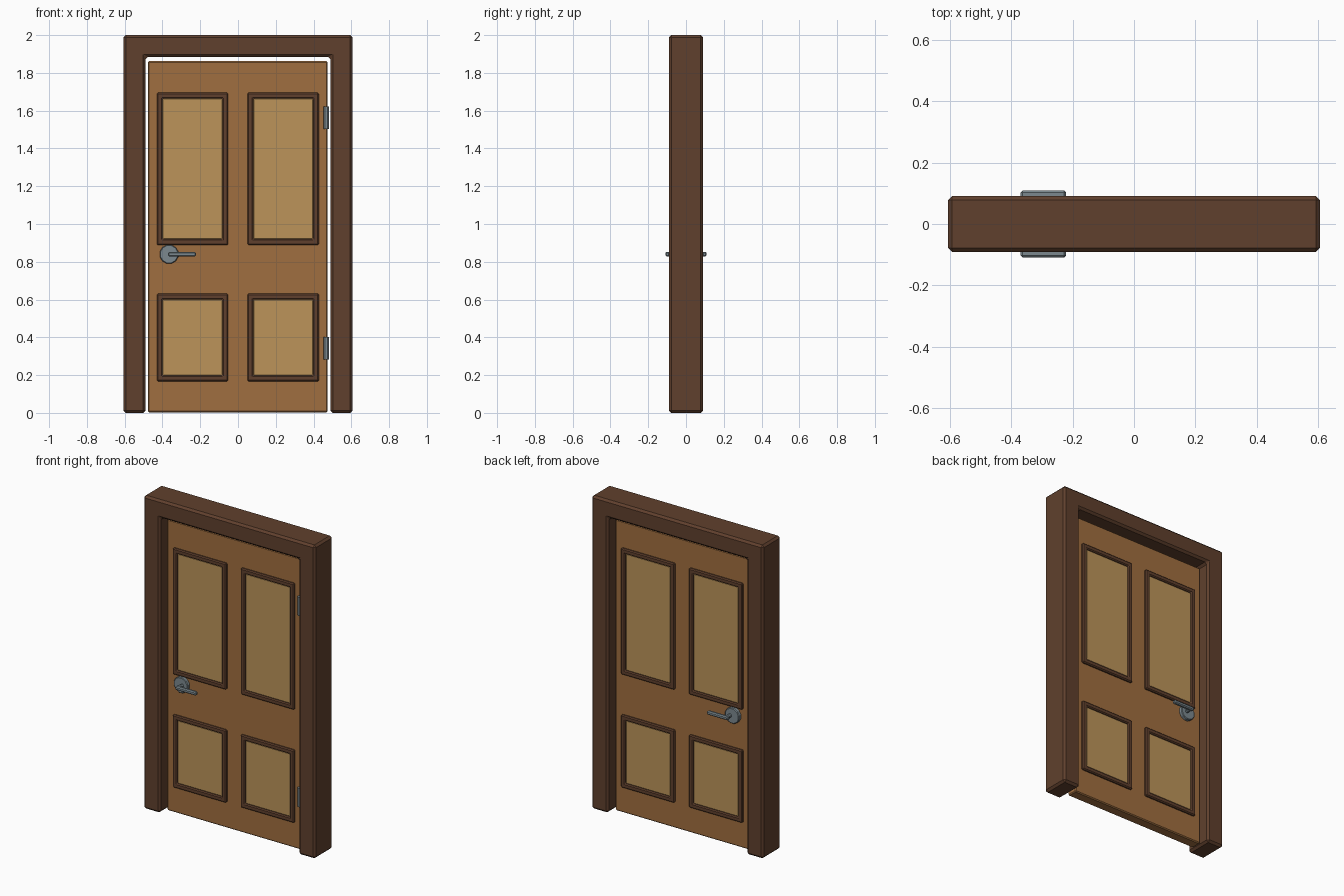
import bpy, bmesh
from math import radians
from mathutils import Matrix, Vector

if "Cube" in bpy.data.objects:
    bpy.data.objects.remove(bpy.data.objects["Cube"])


def material(name, rgb):
    m = bpy.data.materials.new(name)
    m.use_nodes = True
    m.diffuse_color = (*rgb, 1)
    m.node_tree.nodes["Principled BSDF"].inputs["Base Color"].default_value = (*rgb, 1)
    return m


DARK = material("dark wood", (0.117, 0.051, 0.026))
MID = material("door wood", (0.352, 0.156, 0.05))
LIGHT = material("panel wood", (0.503, 0.296, 0.102))
METAL = material("grey metal", (0.2, 0.25, 0.275))


def finish(bm, name, mat, bevel=0.0):
    bmesh.ops.recalc_face_normals(bm, faces=bm.faces)
    mesh = bpy.data.meshes.new(name)
    bm.to_mesh(mesh)
    bm.free()
    mesh.materials.append(mat)
    ob = bpy.data.objects.new(name, mesh)
    bpy.context.collection.objects.link(ob)
    if bevel:
        mod = ob.modifiers.new("bevel", "BEVEL")
        mod.width, mod.segments = bevel, 1
        mod.limit_method = "ANGLE"
        mod.angle_limit = radians(40)
    return ob


def box(name, mat, x, y, z, bevel=0.0):
    """Box from (min, max) pairs."""
    bm = bmesh.new()
    bmesh.ops.create_cube(bm, size=1)
    for v in bm.verts:
        v.co = Vector([(a + b) / 2 + c * (b - a) for (a, b), c in zip((x, y, z), v.co)])
    return finish(bm, name, mat, bevel)


def cylinder(name, mat, centre, r, depth, sides, along_y, bevel=0.0):
    bm = bmesh.new()
    turn = Matrix.Rotation(radians(90), 4, "X") if along_y else Matrix()
    spin = Matrix.Rotation(radians(180 / sides), 4, "Z")
    bmesh.ops.create_cone(bm, cap_ends=True, segments=sides, radius1=r, radius2=r,
                          depth=depth, matrix=Matrix.Translation(centre) @ turn @ spin)
    return finish(bm, name, mat, bevel)


def extrude_y(bm, half):
    """Thicken flat faces lying at y = -half into a solid reaching y = +half."""
    geo = bmesh.ops.extrude_face_region(bm, geom=bm.faces[:], use_keep_orig=True)["geom"]
    moved = [g for g in geo if isinstance(g, bmesh.types.BMVert)]
    bmesh.ops.translate(bm, verts=moved, vec=(0, 2 * half, 0))


# Surround: one U-shaped piece
OUT, INN, HEAD, HALF = 0.607, 0.489, 1.885, 0.091
bm = bmesh.new()
outline = [(-OUT, 0), (-INN, 0), (-INN, HEAD), (INN, HEAD),
           (INN, 0), (OUT, 0), (OUT, 2), (-OUT, 2)]
bm.faces.new([bm.verts.new((x, -HALF, z)) for x, z in outline])
extrude_y(bm, HALF)
finish(bm, "door_surround", DARK, 0.013)

# Door leaf
LEAF = 0.034
box("door_leaf", MID, (-0.477, 0.475), (-LEAF, LEAF), (0.003, 1.862), 0.006)


def moulding(name, x, z, width, half):
    bm = bmesh.new()
    loops = []
    for d in (0, width):
        corners = [(x[0] + d, z[0] + d), (x[1] - d, z[0] + d),
                   (x[1] - d, z[1] - d), (x[0] + d, z[1] - d)]
        loops.append([bm.verts.new((a, -half, b)) for a, b in corners])
    outer, inner = loops
    for i in range(4):
        j = (i + 1) % 4
        bm.faces.new((outer[i], outer[j], inner[j], inner[i]))
    extrude_y(bm, half)
    finish(bm, name, DARK, 0.006)


# Four panels with raised mouldings, showing on both faces of the leaf
for row, z in (("lower", (0.167, 0.631)), ("upper", (0.889, 1.695))):
    for side, cx in (("right", -0.241), ("left", 0.239)):
        x = (cx - 0.189, cx + 0.189)
        moulding(f"{row}_{side}_moulding", x, z, 0.031, LEAF + 0.014)
        box(f"{row}_{side}_panel", LIGHT, (x[0] + 0.028, x[1] - 0.028),
            (-LEAF - 0.006, LEAF + 0.006), (z[0] + 0.028, z[1] - 0.028), 0.006)

# Lever handles, front and back
HX, HZ = -0.365, 0.84
for end, s in (("front", -1), ("back", 1)):
    cylinder(f"{end}_rosette", METAL, (HX, s * (LEAF + 0.012), HZ), 0.051, 0.026, 12, True, 0.004)
    cylinder(f"{end}_spindle", METAL, (HX + 0.012, s * 0.075, HZ), 0.012, 0.05, 8, True)
    box(f"{end}_lever", METAL, (-0.37, -0.222),
        sorted((s * 0.086, s * 0.109)), (HZ - 0.012, HZ + 0.012), 0.006)

# Hinge barrels on the front
for name, z in (("upper_hinge", 1.562), ("lower_hinge", 0.342)):
    cylinder(name, METAL, (0.467, -LEAF - 0.004, z), 0.016, 0.12, 8, False)
